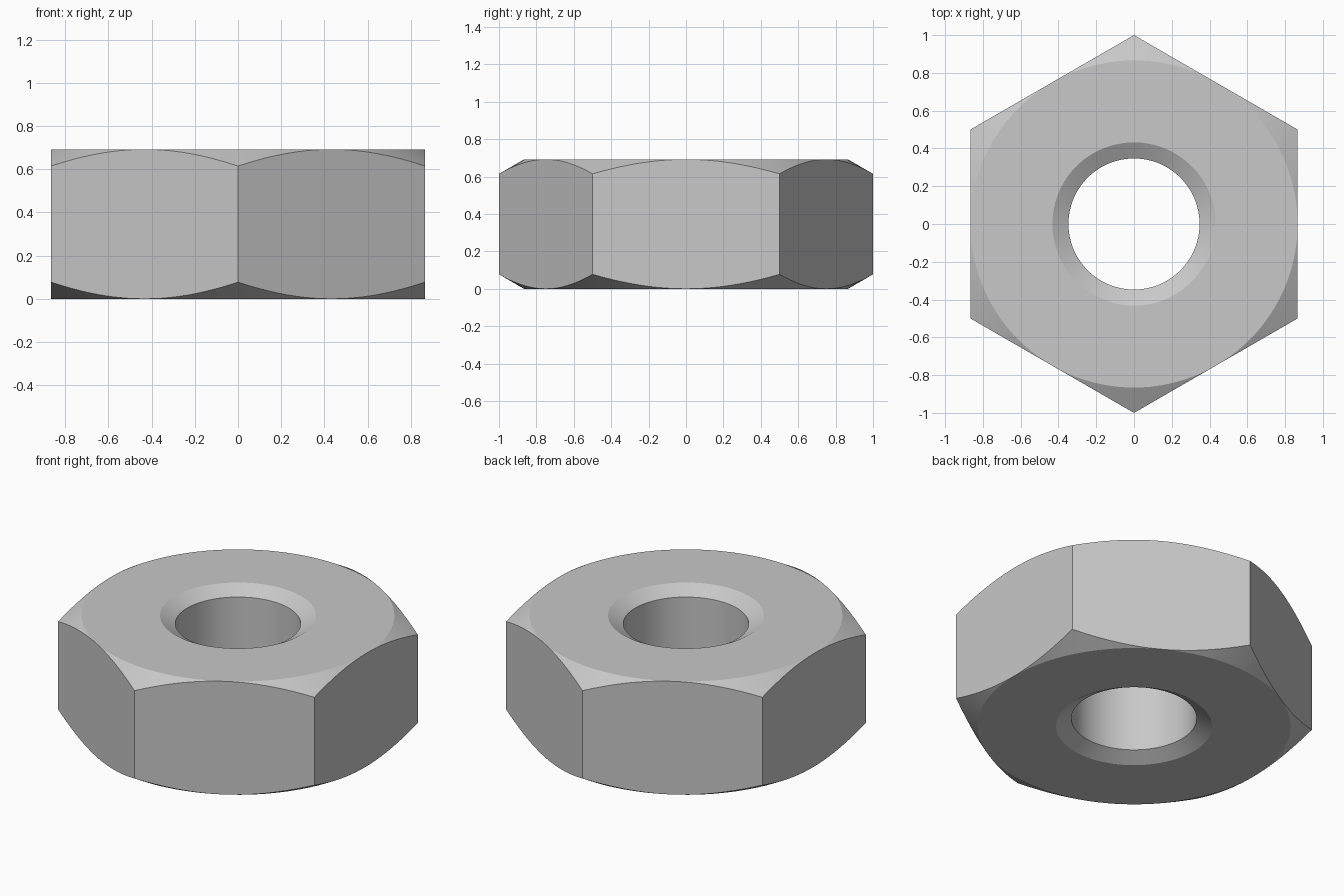
import bpy
import bmesh
from math import cos, sin, pi, tan, radians

cube = bpy.data.objects.get("Cube")
if cube:
    bpy.data.objects.remove(cube, do_unlink=True)

SEGMENTS = 120                  # divisible by six so the corners stay sharp
HEIGHT = 0.692
APOTHEM = cos(pi / 6)           # corner radius is one
HOLE, SINK = 0.347, 0.432
SLOPE = tan(radians(30))        # chamfer and countersink slope


def hex_radius(angle):
    """Distance from the axis to the hexagon, with corners on the y axis."""
    return APOTHEM / cos((angle + pi / 6) % (pi / 3) - pi / 6)


def section(angle):
    """Closed radial section: hole, countersink, flat face, chamfer, side."""
    rim = hex_radius(angle)
    upper = [(HOLE, (SINK - HOLE) * SLOPE), (SINK, 0), (APOTHEM, 0),
             (rim, (rim - APOTHEM) * SLOPE)]
    return ([(r, HEIGHT - drop) for r, drop in upper]
            + [(r, drop) for r, drop in reversed(upper)])


# Steel colour
steel = bpy.data.materials.new("steel_grey")
steel.use_nodes = True
colour = (0.58, 0.58, 0.58, 1)
steel.diffuse_color = colour
steel.node_tree.nodes["Principled BSDF"].inputs["Base Color"].default_value = colour

# Sweep the section around the axis
bm = bmesh.new()
rings = []
for i in range(SEGMENTS):
    a = 2 * pi * i / SEGMENTS
    rings.append([bm.verts.new((r * cos(a), r * sin(a), z)) for r, z in section(a)])
for i, ring in enumerate(rings):
    following = rings[(i + 1) % SEGMENTS]
    for j in range(len(ring)):
        k = (j + 1) % len(ring)
        bm.faces.new((ring[j], ring[k], following[k], following[j]))

# The chamfer vanishes at the middle of each side
bmesh.ops.remove_doubles(bm, verts=bm.verts, dist=0.0001)
bmesh.ops.recalc_face_normals(bm, faces=bm.faces)

mesh = bpy.data.meshes.new("hex_nut")
bm.to_mesh(mesh)
bm.free()
mesh.materials.append(steel)
nut = bpy.data.objects.new("hex_nut", mesh)
bpy.context.collection.objects.link(nut)

# Smooth the round surfaces, keep the machined edges sharp
bpy.ops.object.select_all(action='DESELECT')
nut.select_set(True)
bpy.context.view_layer.objects.active = nut
bpy.ops.object.shade_smooth_by_angle(angle=radians(20))
